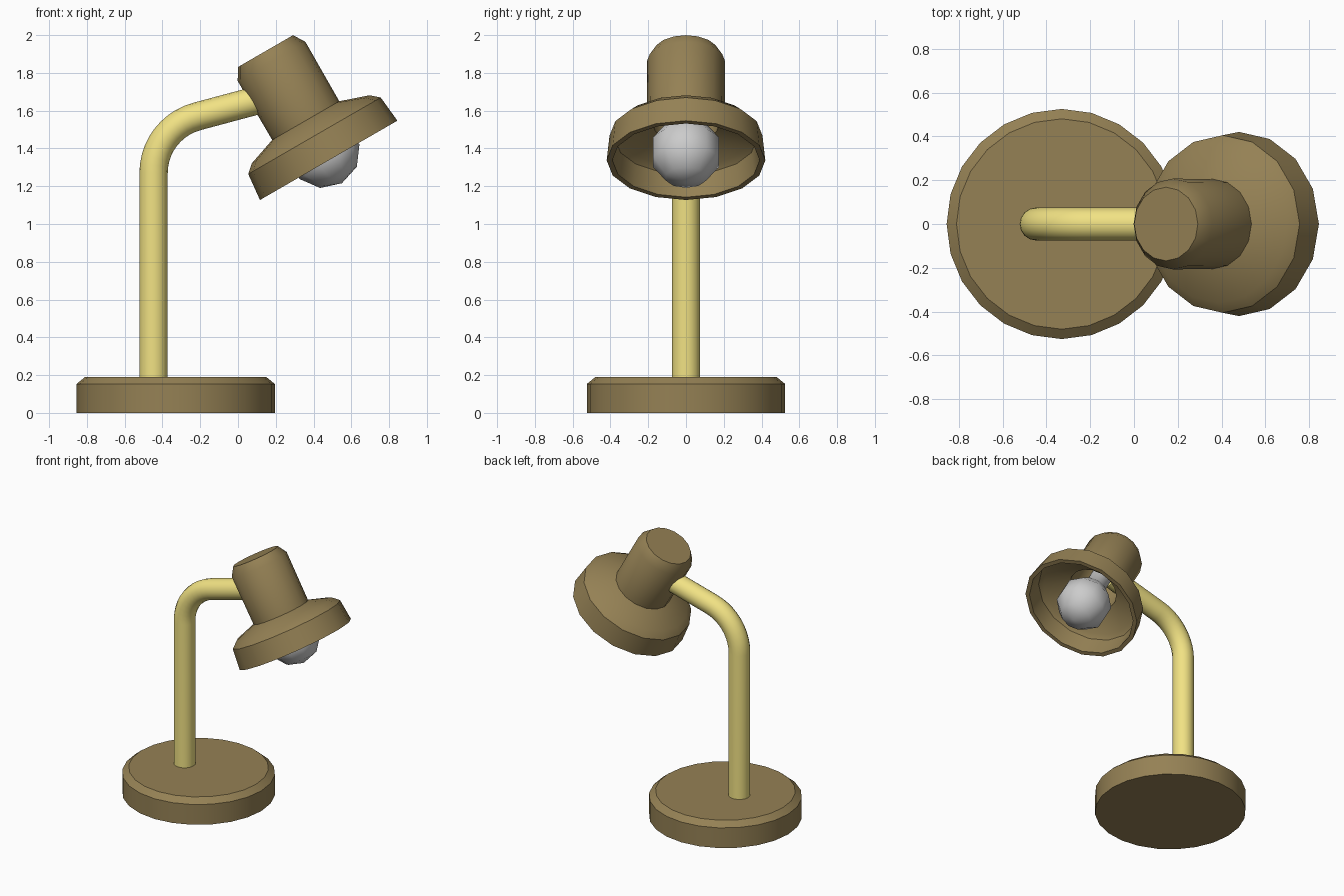
import bpy, bmesh
from math import radians, sin, cos, pi
from mathutils import Matrix

if "Cube" in bpy.data.objects:
    bpy.data.objects.remove(bpy.data.objects["Cube"])


def material(name, color):
    m = bpy.data.materials.new(name)
    m.diffuse_color = (*color, 1)
    m.use_nodes = True
    m.node_tree.nodes["Principled BSDF"].inputs["Base Color"].default_value = m.diffuse_color
    return m


brown = material("olive_brown", (0.30, 0.22, 0.09))
yellow = material("pale_yellow", (0.88, 0.76, 0.23))


def lathe(name, profile, sides, mat=None, matrix=Matrix(), angle=35):
    """Revolve (radius, height) points about local z; radius 0 makes a pole."""
    bm = bmesh.new()
    rings = []
    for r, z in profile:
        if r == 0:
            rings.append([bm.verts.new((0, 0, z))] * sides)
        else:
            rings.append([bm.verts.new((r * cos(2 * pi * i / sides),
                                        r * sin(2 * pi * i / sides), z))
                          for i in range(sides)])
    for a, b in zip(rings, rings[1:]):
        for i in range(sides):
            j = (i + 1) % sides
            bm.faces.new(dict.fromkeys((a[i], a[j], b[j], b[i])))
    bmesh.ops.recalc_face_normals(bm, faces=bm.faces)
    me = bpy.data.meshes.new(name)
    bm.to_mesh(me)
    bm.free()
    me.shade_smooth()
    me.set_sharp_from_angle(angle=radians(angle))
    if mat:
        me.materials.append(mat)
    ob = bpy.data.objects.new(name, me)
    ob.matrix_world = matrix
    bpy.context.collection.objects.link(ob)
    return ob


# Round base with chamfered top edge
lathe("base", [(0, 0), (0.525, 0), (0.525, 0.153), (0.48, 0.19), (0, 0.19)],
      24, brown, Matrix.Translation((-0.33, 0, 0)))

# Bent tube arm: upright, 75 degree bend, then a rising straight
R, z0, x0 = 0.31, 1.27, -0.447
path = [(x0, 0.15)]
for k in range(11):
    t = radians(75 * k / 10)
    path.append((x0 + R * (1 - cos(t)), z0 + R * sin(t)))
ex, ez = path[-1]
path.append((ex + 0.44 * cos(radians(15)), ez + 0.44 * sin(radians(15))))
cu = bpy.data.curves.new("arm_path", 'CURVE')
cu.dimensions = '3D'
cu.bevel_depth = 0.075
cu.bevel_resolution = 6
cu.use_fill_caps = True
sp = cu.splines.new('POLY')
sp.points.add(len(path) - 1)
for p, (x, z) in zip(sp.points, path):
    p.co = (x, 0, z, 1)
tmp = bpy.data.objects.new("arm_path", cu)
bpy.context.collection.objects.link(tmp)
bpy.context.view_layer.update()
me = bpy.data.meshes.new_from_object(
    tmp.evaluated_get(bpy.context.evaluated_depsgraph_get()))
bpy.data.objects.remove(tmp)
me.name = "arm"
me.shade_smooth()
me.set_sharp_from_angle(angle=radians(40))
me.materials.clear()
me.materials.append(yellow)
bpy.context.collection.objects.link(bpy.data.objects.new("arm", me))

# Tilted lamp head, local origin at the rim centre
head = Matrix.Translation((0.48, 0, 1.337)) @ Matrix.Rotation(radians(-30), 4, 'Y')

# Hollow shade: outer wall down from the cap, then back up the inside
lathe("shade", [(0, 0.668), (0.168, 0.668), (0.207, 0.605), (0.205, 0.243),
                (0.36, 0.19), (0.405, 0.15), (0.42, 0),
                (0.39, 0), (0.375, 0.13), (0.345, 0.158),
                (0.175, 0.215), (0.175, 0.59), (0.15, 0.635), (0, 0.635)],
      16, brown, head)

# Light bulb with stem
lathe("bulb", [(0, -0.14), (0.112, -0.104), (0.183, -0.009), (0.183, 0.109),
               (0.112, 0.205), (0.075, 0.25), (0.075, 0.42), (0, 0.42)],
      10, None, head, 50)
